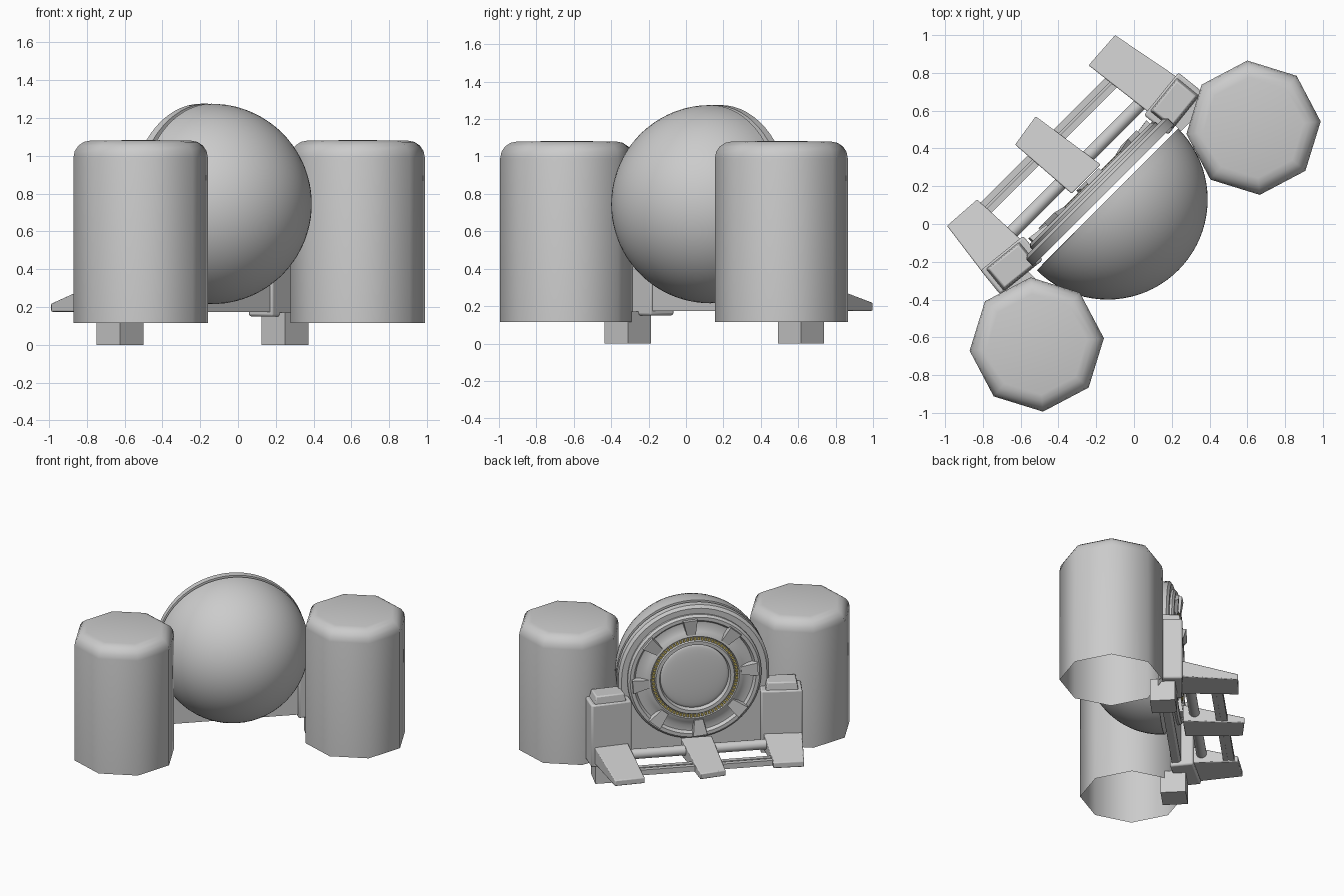
import bpy, bmesh, math
from mathutils import Matrix, Vector

if "Cube" in bpy.data.objects:
    bpy.data.objects.remove(bpy.data.objects["Cube"])

# Local frame: +x along the rails, +y out of the round face, whole model turned 45 degrees
M = Matrix.Translation((-0.14, 0.13, 0)) @ Matrix.Rotation(math.radians(45), 4, 'Z')
AXIS_Z = 0.745
FACE = M @ Matrix.Translation((0, 0, AXIS_Z)) @ Matrix.Rotation(math.radians(-90), 4, 'X')


def finish(name, bm, mat, bevel=0.0, angle=30):
    bmesh.ops.remove_doubles(bm, verts=bm.verts, dist=1e-5)
    bmesh.ops.recalc_face_normals(bm, faces=bm.faces)
    me = bpy.data.meshes.new(name)
    bm.to_mesh(me)
    bm.free()
    ob = bpy.data.objects.new(name, me)
    ob.matrix_world = mat
    bpy.context.collection.objects.link(ob)
    bpy.ops.object.select_all(action='DESELECT')
    ob.select_set(True)
    bpy.context.view_layer.objects.active = ob
    bpy.ops.object.shade_smooth_by_angle(angle=math.radians(angle))
    if bevel:
        b = ob.modifiers.new("bevel", 'BEVEL')
        b.width, b.segments = bevel, 2
    return ob


def lathe(name, profile, n, mat, phase=0.0, angle=30):
    bm = bmesh.new()
    rings = []
    for k in range(n):
        a = math.radians(phase) + 2 * math.pi * k / n
        rings.append([bm.verts.new((r * math.cos(a), r * math.sin(a), h)) for r, h in profile])
    for k in range(n):
        p, q = rings[k], rings[(k + 1) % n]
        for i in range(len(profile) - 1):
            bm.faces.new((p[i], q[i], q[i + 1], p[i + 1]))
    return finish(name, bm, mat, 0, angle)


def hull(bm, bottom, top):
    lo = [bm.verts.new(p) for p in bottom]
    hi = [bm.verts.new(p) for p in top]
    n = len(lo)
    bm.faces.new(lo[::-1])
    bm.faces.new(hi)
    for i in range(n):
        bm.faces.new((lo[i], lo[(i + 1) % n], hi[(i + 1) % n], hi[i]))


def prism(name, bottom, top, mat=M, bevel=0.0):
    bm = bmesh.new()
    hull(bm, bottom, top)
    return finish(name, bm, mat, bevel)


def box(name, x, y, z, bevel=0.0, turn=0.0, taper=1.0):
    cx, cy = sum(x) / 2, sum(y) / 2
    hx, hy = (x[1] - x[0]) / 2, (y[1] - y[0]) / 2
    pts = [(-hx, -hy), (hx, -hy), (hx, hy), (-hx, hy)]
    m = M @ Matrix.Translation((cx, cy, 0)) @ Matrix.Rotation(math.radians(turn), 4, 'Z')
    return prism(name, [(a, b, z[0]) for a, b in pts], [(a * taper, b * taper, z[1]) for a, b in pts], m, bevel)


# Eight-sided tanks with rounded tops and open undersides
R, r = 0.357, 0.09
tank = [(R, 0.115), (R, 0.99)]
tank += [(R - r + r * math.cos(t), 0.99 + r * math.sin(t)) for t in (math.pi / 8 * i for i in range(1, 5))]
tank += [(0, 1.083)]
for side, x in (("right", 0.815), ("left", -0.808)):
    lathe(side + "_tank", tank, 8, M @ Matrix.Translation((x, -0.278, 0)), 5.3, 50)

# Rear half dome
dome = [(0, 0)] + [(0.53 * math.cos(math.pi / 2 * i / 20), -0.53 * math.sin(math.pi / 2 * i / 20)) for i in range(21)]
lathe("rear_dome", dome, 64, FACE)

# Arched plate behind the ring, with bevelled rim
arc = [(math.cos(math.pi * i / 32), math.sin(math.pi * i / 32)) for i in range(33)]


def arch(rad, y, foot):
    pts = [(rad * a, y, AXIS_Z + rad * b) for a, b in arc]
    return pts + [(-rad, y, foot), (rad, y, foot)]


prism("arch_plate", arch(0.53, 0.03, 0.175), arch(0.53, 0.078, 0.175))
prism("arch_front", arch(0.53, 0.078, 0.175), arch(0.51, 0.095, 0.185))

# Stepped round hatch with a shallow porthole
hatch = [(0.47, 0.07), (0.47, 0.11), (0.455, 0.125), (0.43, 0.125), (0.415, 0.105), (0.375, 0.105),
         (0.345, 0.118), (0.33, 0.125), (0.312, 0.13), (0.305, 0.122), (0.282, 0.122),
         (0.275, 0.135), (0.25, 0.135), (0.24, 0.105)]
hatch += [(0.24 * math.cos(t), 0.105 + 0.02 * math.sin(t)) for t in (math.pi / 16 * i for i in range(1, 9))]
lathe("round_hatch", hatch, 64, FACE)

# Clamps around the hatch
bm = bmesh.new()
for k in range(8):
    rot = Matrix.Rotation(2 * math.pi * (k + 0.1) / 8, 4, 'Z')
    lower = [(0.325, -0.034), (0.44, -0.056), (0.44, 0.056), (0.325, 0.034)]
    hull(bm, [rot @ Vector((a, b, 0.09)) for a, b in lower],
         [rot @ Vector((a, b * 0.88, 0.15 if a > 0.4 else 0.135)) for a, b in lower])
finish("hatch_clamps", bm, FACE)

# Gold beaded ring
bm = bmesh.new()
for k in range(72):
    rot = Matrix.Rotation(2 * math.pi * k / 72, 4, 'Z')
    q = [(0.284, -0.008), (0.303, -0.008), (0.303, 0.008), (0.284, 0.008)]
    hull(bm, [rot @ Vector((a, b, 0.118)) for a, b in q], [rot @ Vector((a, b, 0.132)) for a, b in q])
beads = finish("gold_beads", bm, FACE)
gold = bpy.data.materials.new("gold")
gold.diffuse_color = (0.6, 0.48, 0.12, 1)
gold.use_nodes = True
gold.node_tree.nodes["Principled BSDF"].inputs["Base Color"].default_value = gold.diffuse_color
beads.data.materials.append(gold)

# Side pillars with tapered caps and feet
for side, s, dx, dy in (("right", 1, -0.02, 0.02), ("left", -1, -0.017, -0.017)):
    def span(a, b):
        return sorted((a * s, b * s))
    foot = span(0.55, 0.725)
    box(side + "_pillar", span(0.46, 0.75), (0.03, 0.195), (0.15, 0.625), 0.012, 6 * s)
    box(side + "_pillar_cap", span(0.495, 0.725), (0.035, 0.185), (0.615, 0.68), 0.008, 6 * s, 0.88)
    box(side + "_foot", (foot[0] + dx, foot[1] + dx), (-0.04 + dy, 0.135 + dy), (0, 0.17))

# Sloping floor blocks: footprints listed outer pair, then inner pair
blocks = {
    "left": [(-0.70, 0.502), (-0.488, 0.488), (-0.474, 0.16), (-0.742, 0.19)],
    "middle": [(-0.141, 0.551), (0.042, 0.58), (0.105, 0.156), (-0.113, 0.156)],
    "right": [(0.431, 0.573), (0.643, 0.587), (0.72, 0.19), (0.48, 0.17)]}
for name, f in blocks.items():
    tops = (0.218, 0.218, 0.305, 0.305)
    prism(name + "_floor_block", [(a, b, 0.175) for a, b in f],
          [(a, b, h) for (a, b), h in zip(f, tops)], bevel=0.006)

# Round rail and twin-bar outer rail
along = M @ Matrix.Translation((0, 0.235, 0.245)) @ Matrix.Rotation(math.pi / 2, 4, 'Y')
lathe("round_rail", [(0, -0.62), (0.036, -0.62), (0.036, 0.62), (0, 0.62)], 24, along)
for tag, y in (("inner", 0.385), ("outer", 0.43)):
    box(tag + "_rail_bar", (-0.55, 0.56), (y, y + 0.033), (0.185, 0.225))
box("rail_web", (-0.55, 0.56), (0.39, 0.458), (0.187, 0.2))
